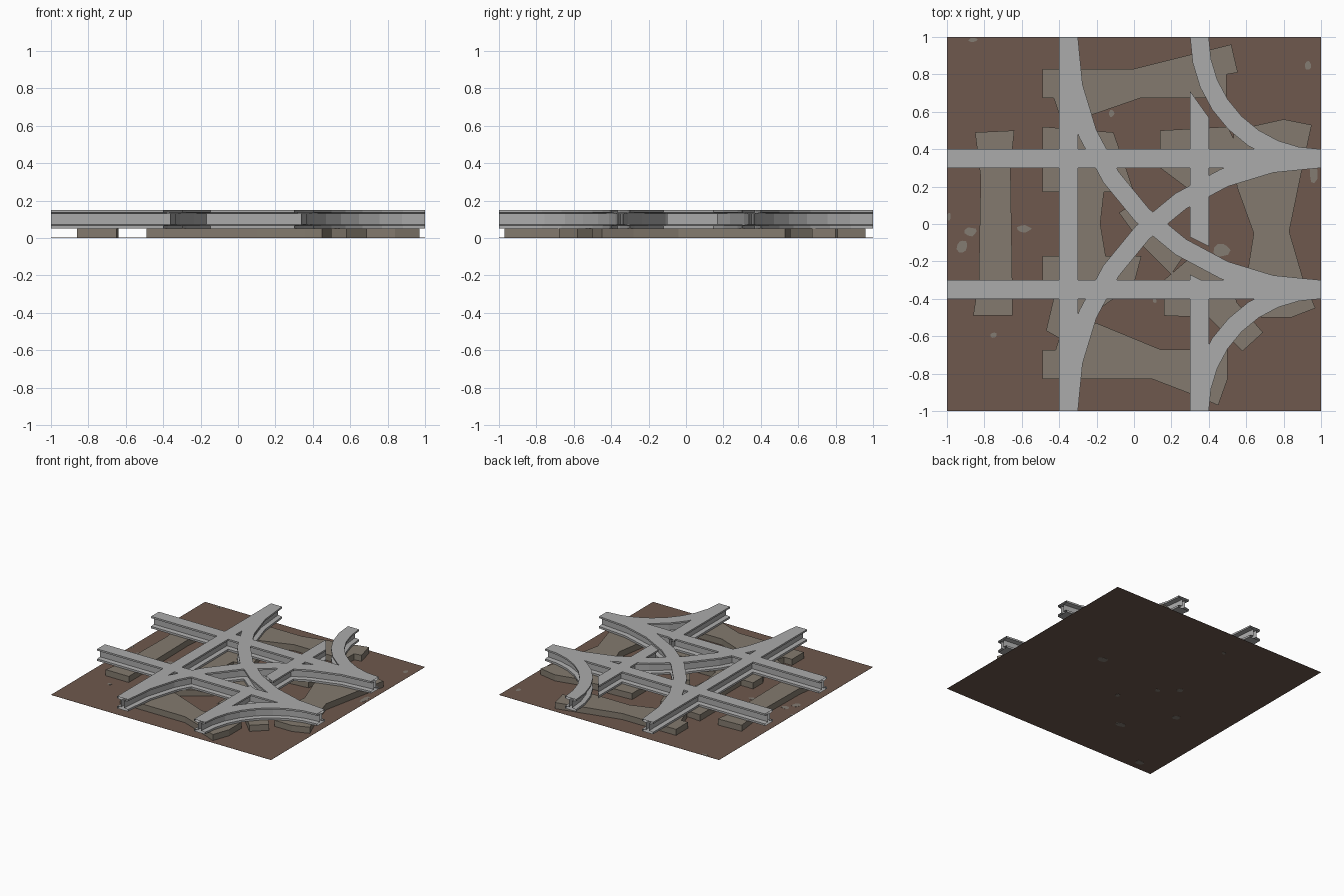
import bpy
import bmesh
import math
import random

random.seed(4)
cube = bpy.data.objects.get("Cube")
if cube:
    bpy.data.objects.remove(cube, do_unlink=True)


def material(name, red, green, blue):
    mat = bpy.data.materials.new(name)
    mat.use_nodes = True
    colour = (red, green, blue, 1)
    mat.diffuse_color = colour
    mat.node_tree.nodes["Principled BSDF"].inputs["Base Color"].default_value = colour
    return mat


earth = material("brown earth", .156, .098, .074)
timber = material("weathered timber", .227, .195, .156)
steel = material("grey steel", .41, .41, .41)
gravel = material("grey gravel", .23, .2, .17)


def finish(name, bm, mat, recalc=True):
    if recalc:
        bmesh.ops.recalc_face_normals(bm, faces=bm.faces[:])
    mesh = bpy.data.meshes.new(name)
    bm.to_mesh(mesh)
    bm.free()
    mesh.materials.append(mat)
    obj = bpy.data.objects.new(name, mesh)
    bpy.context.collection.objects.link(obj)
    return obj


def slab(name, outline, mat=timber, bottom=.002, top=.052):
    """Extrude a flat outline upwards."""
    bm = bmesh.new()
    face = bm.faces.new([bm.verts.new((x, y, bottom)) for x, y in outline])
    extruded = bmesh.ops.extrude_face_region(bm, geom=[face])["geom"]
    for item in extruded:
        if isinstance(item, bmesh.types.BMVert):
            item.co.z = top
    return finish(name, bm, mat)


# Girder section: wide flanges joined by a narrow web
FLANGE, WEB = .05, .014
half = [(FLANGE, .052), (FLANGE, .068), (WEB, .072), (WEB, .13), (FLANGE, .136), (FLANGE, .15)]
section = half + [(-w, z) for w, z in reversed(half)]


def rail(name, stations):
    """Sweep the open-ended section; each station is a point and its sideways vector."""
    bm = bmesh.new()
    rings = [[bm.verts.new((x + w * sx, y + w * sy, z)) for w, z in section]
             for (x, y), (sx, sy) in stations]
    count = len(section)
    for a, b in zip(rings, rings[1:]):
        for i in range(count):
            j = (i + 1) % count
            bm.faces.new((a[i], a[j], b[j], b[i]))
    return finish(name, bm, steel)


def curved_rail(name, side, radius, steps=8):
    """Quarter circle about the corner on the +x edge; side is 1 for the back."""
    stations = []
    for i in range(steps + 1):
        angle = math.pi / 2 * i / steps
        c, s = -math.cos(angle), -math.sin(angle) * side
        stations.append(((1 + radius * c, side + radius * s), (c, s)))
    return rail(name, stations)


# Rails
GAUGE = .35
for label, side in (("back", 1), ("front", -1)):
    y = GAUGE * side
    rail(label + "_straight_rail", [((-1, y), (0, 1)), ((1, y), (0, 1))])
    curved_rail(label + "_tight_curve_rail", side, 1 - GAUGE)
    curved_rail(label + "_wide_curve_rail", side, 1 + GAUGE)
rail("left_cross_rail", [((-GAUGE, -1), (1, 0)), ((-GAUGE, 1), (1, 0))])
# Broken cross rail, its ends cut parallel to the neighbouring curves
rail("front_cross_rail", [((GAUGE, -1), (1, 0)), ((GAUGE, -.295), (1, -.5))])
rail("middle_cross_rail", [((GAUGE, -.095), (1, -.5)), ((GAUGE, .64), (1, -1.4))])

# Timber sleepers
slab("end_sleeper", [(-.85, .49), (-.64, .5), (-.66, .3), (-.65, -.35), (-.65, -.49),
                     (-.86, -.49), (-.83, -.3), (-.82, .25)])
slab("back_sleeper", [(-.49, .83), (0, .83), (.52, .96), (.555, .81), (.495, .8), (.495, .675),
                      (.04, .675), (-.38, .53), (-.43, .675), (-.49, .675)])
slab("front_sleeper", [(-.49, -.83), (.1, -.83), (.36, -.93), (.45, -.97), (.5, -.83), (.5, -.67),
                       (.14, -.67), (-.2, -.53), (-.38, -.55), (-.42, -.675), (-.49, -.675)])
slab("back_inner_sleeper", [(-.49, .17), (0, .17), (-.05, .32), (-.11, .49), (-.49, .52)])
slab("front_inner_sleeper", [(-.49, -.17), (.04, -.17), (0, -.32), (-.4, -.61),
                             (-.47, -.57), (-.43, -.4), (-.49, -.3)])
slab("left_link_sleeper", [(-.38, -.18), (-.15, -.18), (-.18, 0), (-.16, .18), (-.38, .18)])
slab("crossing_sleeper", [(-.08, .06), (-.02, .1), (.28, -.15), (.2, -.27), (.05, -.12)])
slab("back_junction_sleeper", [(.14, .5), (.5, .52), (.55, .42), (.5, .2), (.3, .18), (.14, .3)])
slab("front_junction_sleeper", [(.16, -.49), (.4, -.5), (.58, -.68), (.69, -.58), (.55, -.42),
                                (.5, -.2), (.3, -.18), (.16, -.3)])
slab("right_sleeper", [(.53, .5), (.8, .56), (.95, .53), (.9, .3), (.83, -.04), (.9, -.28),
                       (.97, -.45), (.84, -.5), (.68, -.5), (.6, -.3), (.64, -.05), (.55, .2)])

# Earth base
slab("earth_base", [(-1, -1), (1, -1), (1, 1), (-1, 1)], earth, .001, .002)


def patch(name, x, y, rx, ry, bottom, top):
    """Irregular thin gravel blotch, kept inside the base."""
    outline = []
    for i in range(9):
        a = math.tau * i / 9
        r = random.uniform(.75, 1.1)
        px, py = x + rx * r * math.cos(a), y + ry * r * math.sin(a)
        outline.append((max(-1, min(1, px)), max(-1, min(1, py))))
    return slab(name, outline, gravel, bottom, top)


# Gravel blotches on the upper and lower faces of the base
for spot in [(.93, .85, .02, .025), (.96, .28, .025, .06), (.47, -.14, .045, .04),
             (-.86, .985, .025, .012), (-.12, .59, .015, .02), (-.99, .04, .012, .025),
             (-.59, -.025, .04, .022), (-.92, -.12, .03, .04), (-.87, -.04, .035, .025),
             (-.75, -.595, .018, .015), (.11, -.41, .012, .015)]:
    patch("upper_gravel", *spot, .002, .003)
for spot in [(.386, .087, .05, .035), (-.35, -.573, .045, .03), (-.83, -.92, .04, .03),
             (-.234, 0, .025, .02), (-.36, .11, .025, .025), (-.6, -.223, .03, .03),
             (-.05, -.25, .02, .02), (-.256, .75, .02, .015)]:
    patch("lower_gravel", *spot, 0, .001)
